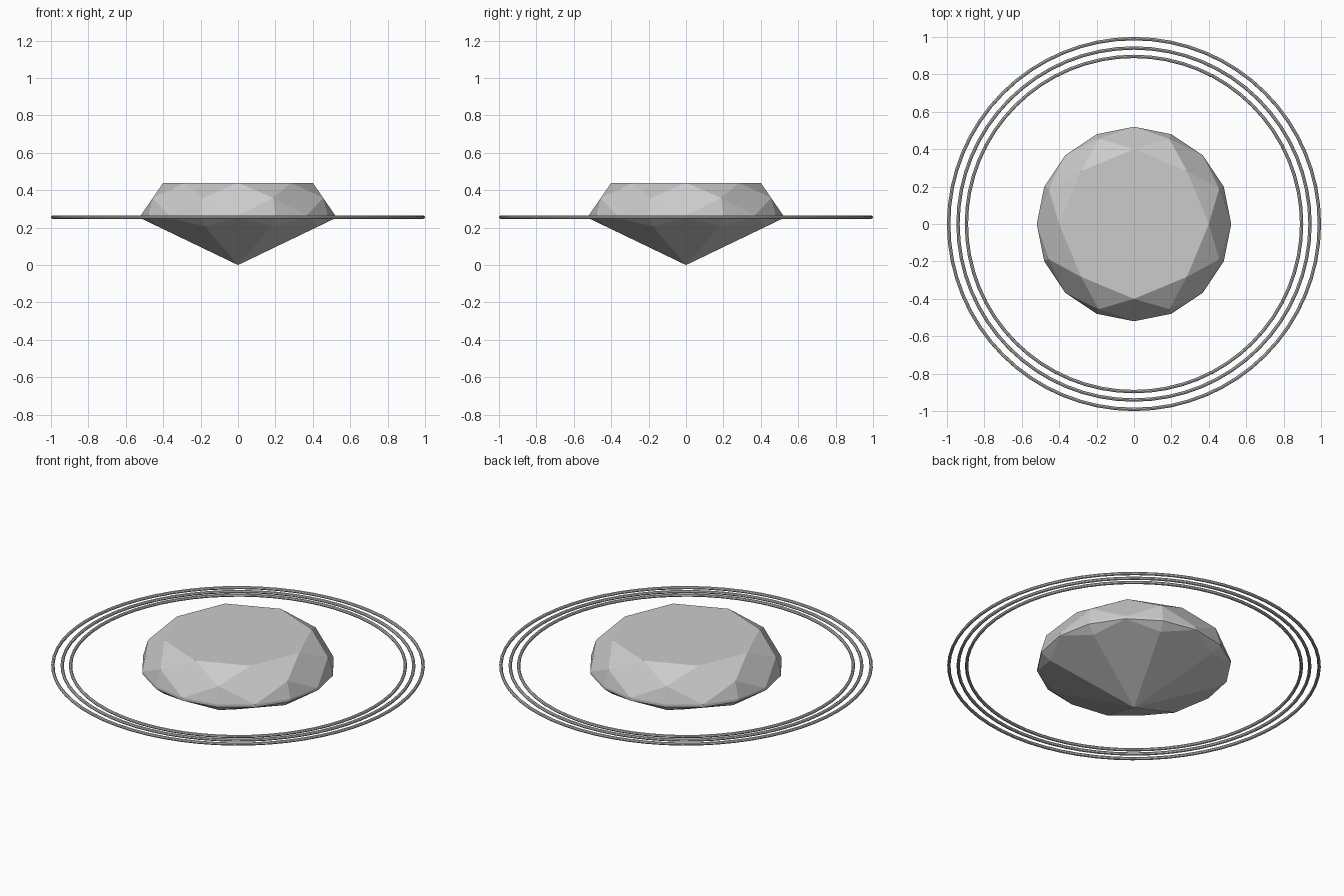
import bpy, bmesh
from math import pi, cos, sin

if "Cube" in bpy.data.objects:
    bpy.data.objects.remove(bpy.data.objects["Cube"])

N = 8                                   # main facets around the gem
GIRDLE_R, TABLE_R = 0.52, 0.40
Z_LOW, Z_HIGH, Z_TABLE = 0.25, 0.265, 0.44


def ring(bm, count, radius, z, offset=0.0):
    """Evenly spaced vertices on a circle."""
    return [bm.verts.new((radius * cos(2 * pi * i / count + offset),
                          radius * sin(2 * pi * i / count + offset), z))
            for i in range(count)]


# Brilliant-cut gem; half-step break points are placed so the kites stay flat
def make_gem():
    bm = bmesh.new()
    half = pi / N
    crown_r, pav_r = 0.493, 0.47
    slope = (Z_TABLE - Z_HIGH) / (GIRDLE_R - TABLE_R)
    crown_z = Z_TABLE - (crown_r * cos(half) - TABLE_R) * slope
    pav_z = Z_LOW * pav_r * cos(half) / GIRDLE_R

    tip = bm.verts.new((0, 0, 0))
    pav = ring(bm, N, pav_r, pav_z, half)
    low = ring(bm, 2 * N, GIRDLE_R, Z_LOW)
    high = ring(bm, 2 * N, GIRDLE_R, Z_HIGH)
    mid = ring(bm, N, crown_r, crown_z, half)
    table = ring(bm, N, TABLE_R, Z_TABLE)

    bm.faces.new(table)
    for i in range(N):
        j = (i + 1) % N
        a, b, c = 2 * i, 2 * i + 1, 2 * j
        # crown: kite, star and two upper halves
        bm.faces.new((table[i], mid[i - 1], high[a], mid[i]))
        bm.faces.new((table[i], mid[i], table[j]))
        bm.faces.new((mid[i], high[a], high[b]))
        bm.faces.new((mid[i], high[b], high[c]))
        # girdle band
        bm.faces.new((high[a], low[a], low[b], high[b]))
        bm.faces.new((high[b], low[b], low[c], high[c]))
        # pavilion: kite and two lower halves
        bm.faces.new((tip, pav[i], low[a], pav[i - 1]))
        bm.faces.new((pav[i], low[b], low[a]))
        bm.faces.new((pav[i], low[c], low[b]))
    bmesh.ops.recalc_face_normals(bm, faces=bm.faces)
    mesh = bpy.data.meshes.new("gem")
    bm.to_mesh(mesh)
    bm.free()
    bpy.context.collection.objects.link(bpy.data.objects.new("gem", mesh))


make_gem()

# Three thin concentric hoops around the girdle
for name, outer in (("outer_ring", 1.0), ("middle_ring", 0.95), ("inner_ring", 0.905)):
    tube = 0.009
    bpy.ops.mesh.primitive_torus_add(major_radius=outer - tube, minor_radius=tube,
                                     major_segments=64, minor_segments=8,
                                     location=(0, 0, 0.256))
    bpy.context.object.name = name
    bpy.ops.object.shade_smooth_by_angle()
